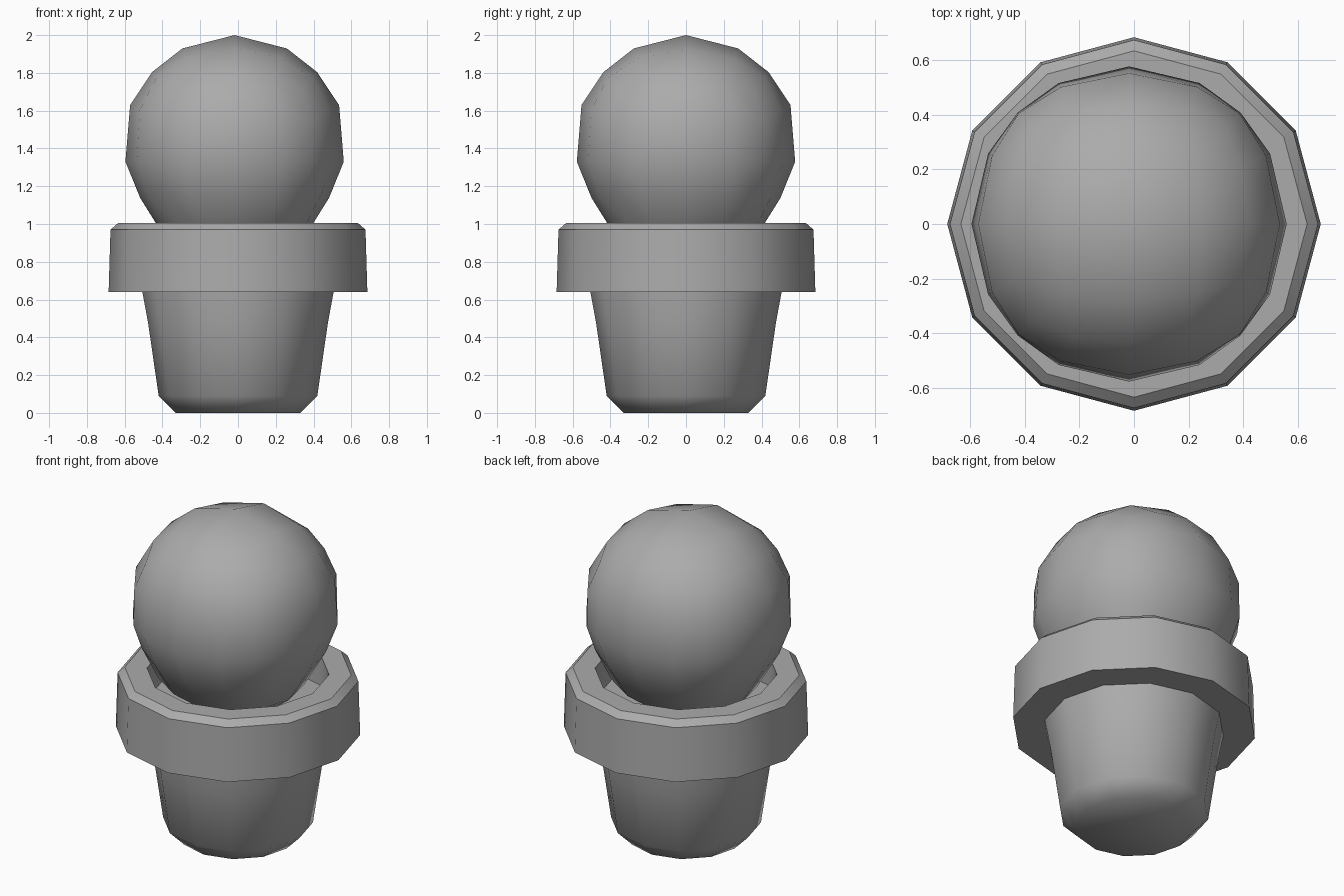
import bpy, bmesh
from math import cos, sin, pi, radians

if "Cube" in bpy.data.objects:
    bpy.data.objects.remove(bpy.data.objects["Cube"])

SIDES = 12
grey = bpy.data.materials.new("dark_grey")
grey.diffuse_color = (0.41, 0.41, 0.41, 1)
grey.use_nodes = True
grey.node_tree.nodes["Principled BSDF"].inputs["Base Color"].default_value = grey.diffuse_color


def lathe(name, profile, closed):
    """Spin an (r, z) profile; open profiles get end caps."""
    bm = bmesh.new()
    rings = [[bm.verts.new((r * cos(2 * pi * i / SIDES), r * sin(2 * pi * i / SIDES), z))
              for i in range(SIDES)] for r, z in profile]
    pairs = list(zip(rings, rings[1:]))
    if closed:
        pairs.append((rings[-1], rings[0]))
    for a, b in pairs:
        for i in range(SIDES):
            j = (i + 1) % SIDES
            bm.faces.new((a[i], a[j], b[j], b[i]))
    if not closed:
        bm.faces.new(rings[0])
        bm.faces.new(rings[-1])
    return finish(name, bm)


def finish(name, bm):
    bmesh.ops.recalc_face_normals(bm, faces=bm.faces)
    mesh = bpy.data.meshes.new(name)
    bm.to_mesh(mesh)
    bm.free()
    mesh.materials.append(grey)
    ob = bpy.data.objects.new(name, mesh)
    bpy.context.collection.objects.link(ob)
    bpy.ops.object.select_all(action='DESELECT')
    ob.select_set(True)
    bpy.context.view_layer.objects.active = ob
    return ob


def width_at(h):
    """Plant width factor by height on the unit sphere: full on top, narrow below."""
    stops = [(-1, 0.85), (-0.707, 0.89), (-0.447, 0.967), (0, 1), (0.447, 1.07), (1.01, 1.07)]
    for (h0, w0), (h1, w1) in zip(stops, stops[1:]):
        if h <= h1:
            return w0 + (w1 - w0) * (h - h0) / (h1 - h0)
    return stops[-1][1]


# Tapered pot, closed inside the rim by the soil surface
lathe("pot_body", [(0.33, 0), (0.42, 0.09), (0.475, 0.47), (0.506, 0.64), (0.51, 0.82)], False)
bpy.ops.object.shade_smooth_by_angle(angle=radians(50))

# Chamfered rim collar
lathe("pot_rim", [(0.685, 0.64), (0.675, 0.97), (0.635, 1.005), (0.51, 1.005), (0.50, 0.64)], True)
bpy.ops.object.shade_smooth_by_angle(angle=radians(33))

# Round plant: gridded cube pushed onto a sphere, tapering down into the pot
bm = bmesh.new()
bmesh.ops.create_cube(bm, size=2)
bmesh.ops.subdivide_edges(bm, edges=bm.edges, cuts=3, use_grid_fill=True)
for v in bm.verts:
    n = v.co.normalized()
    w = 0.578 * width_at(n.z)
    v.co = (n.x * w - 0.018, n.y * w, 1.33 + n.z * (0.67 if n.z > 0 else 0.43 if n.z > -0.5 else 0.58))
finish("round_plant", bm)
bpy.ops.object.shade_smooth()
